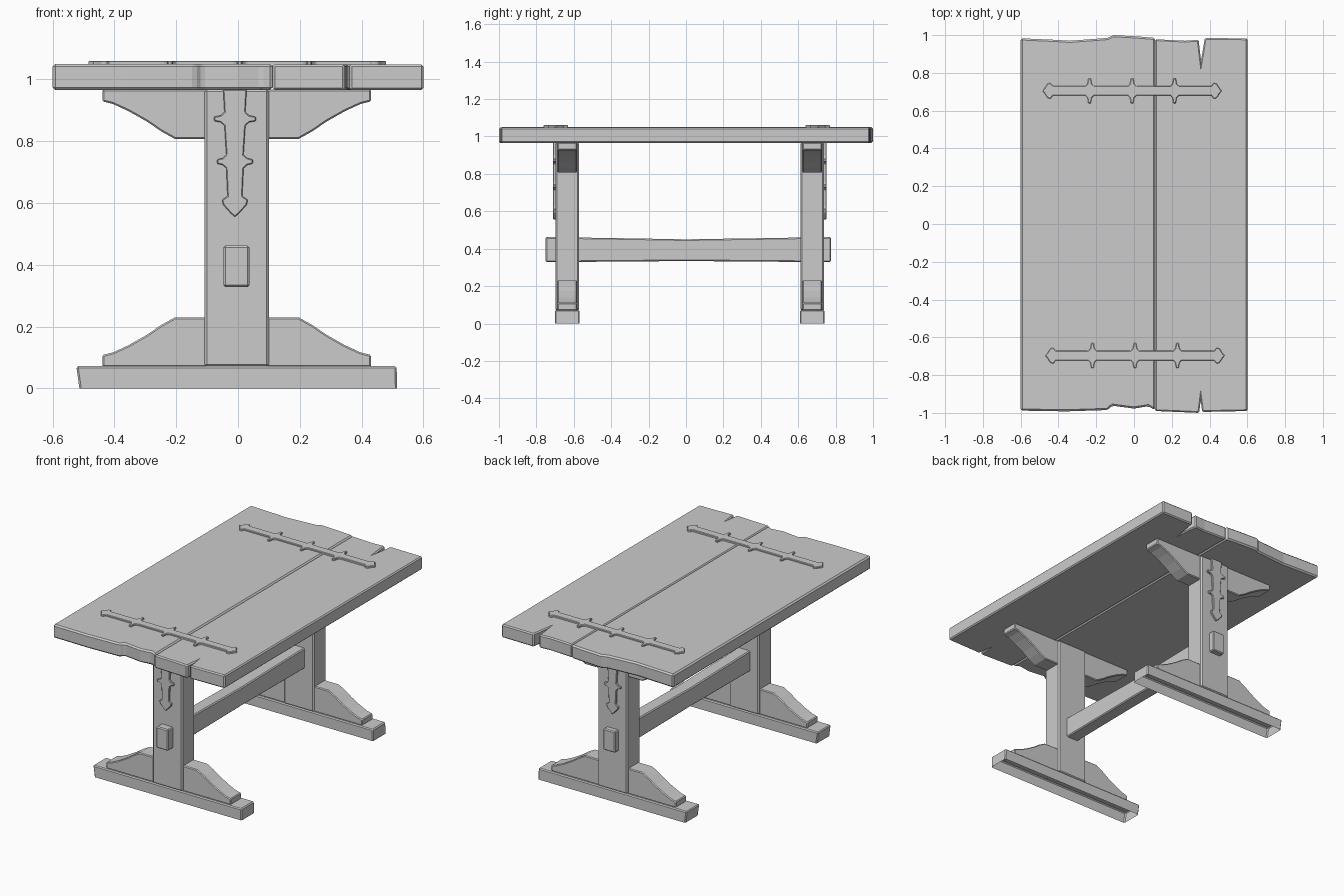
import bpy, bmesh, math
from mathutils import Vector

if "Cube" in bpy.data.objects:
    bpy.data.objects.remove(bpy.data.objects["Cube"])

PLANE = {'X': lambda u, v, d: (d, u, v),
         'Y': lambda u, v, d: (u, d, v),
         'Z': lambda u, v, d: (u, v, d)}


def prism(name, pts, axis, d0, d1, bevel=0.005, open_bottom=False):
    """Extrude a 2D outline along an axis, with a small worn bevel."""
    bm = bmesh.new()
    place = PLANE[axis]
    a = [bm.verts.new(place(u, v, d0)) for u, v in pts]
    b = [bm.verts.new(place(u, v, d1)) for u, v in pts]
    n = len(pts)
    bm.faces.new(a)
    bm.faces.new(b)
    for i in range(n):
        j = (i + 1) % n
        bm.faces.new((a[i], a[j], b[j], b[i]))
    bmesh.ops.recalc_face_normals(bm, faces=bm.faces)
    if open_bottom:
        low = [f for f in bm.faces if f.normal.z < -0.9]
        bmesh.ops.delete(bm, geom=low, context='FACES')
    me = bpy.data.meshes.new(name)
    bm.to_mesh(me)
    bm.free()
    ob = bpy.data.objects.new(name, me)
    bpy.context.collection.objects.link(ob)
    if bevel:
        m = ob.modifiers.new("bevel", 'BEVEL')
        m.width = bevel
        m.segments = 1
        m.limit_method = 'ANGLE'
        m.angle_limit = math.radians(35)
    return ob


def rect(u0, u1, v0, v1):
    return [(u0, v0), (u1, v0), (u1, v1), (u0, v1)]


def barb(s, w, reach):
    """Half outline of one pointed barb on an iron strap."""
    return [(s - 0.022, w), (s - 0.011, w + 0.012), (s - 0.007, reach),
            (s + 0.007, reach), (s + 0.011, w + 0.012), (s + 0.022, w)]


def arrow(s, w, tip):
    """Half outline of the arrow head, from the strap to its tip."""
    d = 1 if tip > s else -1
    return [(s - 0.02 * d, w), (s - 0.008 * d, 0.042), (s + 0.008 * d, 0.038),
            (tip - 0.012 * d, 0.014), (tip, 0.0)]


def both_sides(half):
    return half + [(s, -w) for s, w in reversed(half) if w > 0]


# Table top: a wide board with a worn middle, and a cracked board beside it
prism("wide_board",
      [(-0.60, -0.988), (-0.36, -0.992), (-0.14, -0.985), (-0.115, -0.962),
       (0.0, -0.977), (0.075, -0.965), (0.112, -0.985),
       (0.112, 0.985), (0.02, 0.993), (-0.11, 1.0), (-0.14, 0.985),
       (-0.34, 0.97), (-0.42, 0.975), (-0.60, 0.983)],
      'Z', 0.965, 1.05, 0.009)
prism("cracked_board",
      [(0.112, -0.99), (0.345, -1.0), (0.353, -0.935), (0.361, -0.995), (0.60, -0.99),
       (0.60, 0.982), (0.375, 0.985), (0.355, 0.865), (0.342, 0.975),
       (0.27, 0.97), (0.112, 0.978)],
      'Z', 0.965, 1.048, 0.009)

# Iron straps across the top
half = arrow(-0.44, 0.026, -0.475)[::-1]
for s in (-0.225, 0.0, 0.225):
    half += barb(s, 0.026, 0.066)
half += arrow(0.44, 0.026, 0.475)
for label, x, y in (("front", 0.005, -0.697), ("back", -0.01, 0.705)):
    prism(label + "_top_strap", [(s + x, w + y) for s, w in both_sides(half)],
          'Z', 1.04, 1.06, 0.003)

# Curved brace outline, height measured from the foot or from the top
curve = [(0.435, 0.0), (0.435, 0.038), (0.40, 0.047), (0.35, 0.070),
         (0.29, 0.104), (0.245, 0.135), (0.20, 0.16)]
brace = curve + [(-x, h) for x, h in reversed(curve)]

# Iron strap on each post, tapering downwards to an arrow head
drop = [(0.0, 0.038)] + barb(0.095, 0.034, 0.068) + barb(0.233, 0.028, 0.058) \
    + arrow(0.365, 0.024, 0.412)

# Trestles: foot, post, lower and upper brace, strap
for label, y, out in (("front", -0.635, -1), ("back", 0.675, 1)):
    prism(label + "_foot",
          [(-0.513, 0.0), (0.515, 0.0), (0.513, 0.072), (-0.523, 0.072)],
          'Y', y - 0.065, y + 0.065, 0.006, open_bottom=True)
    prism(label + "_post", rect(-0.108, 0.10, 0.07, 0.968),
          'Y', y - 0.064, y + 0.064, 0.008)
    prism(label + "_lower_brace", [(x - 0.004, 0.07 + h) for x, h in brace],
          'Y', y - 0.053, y + 0.053, 0.005)
    prism(label + "_upper_brace", [(x - 0.004, 0.967 - h) for x, h in brace],
          'Y', y - 0.053, y + 0.053, 0.005)
    face = y + out * 0.055
    prism(label + "_post_strap",
          [(w - 0.01, 0.967 - s) for s, w in both_sides(drop)],
          'Y', face, face + out * 0.021, 0.003)

# Stretcher beam through both posts, slightly worn in the middle
prism("stretcher_beam",
      [(-0.75, 0.328), (0.0, 0.334), (0.775, 0.328), (0.775, 0.462),
       (0.45, 0.457), (0.0, 0.450), (-0.40, 0.457), (-0.75, 0.462)],
      'X', -0.047, 0.037, 0.006)
